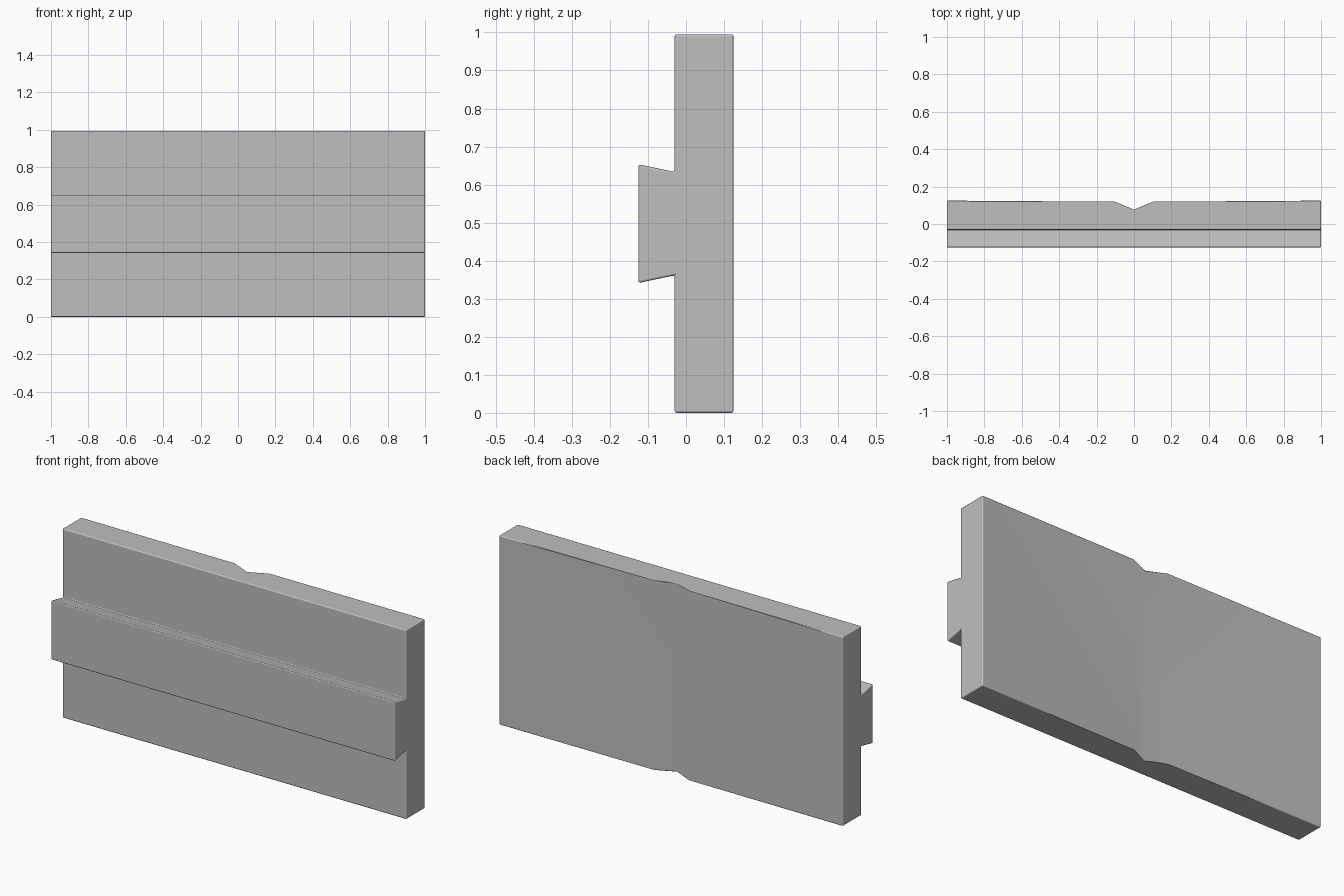
import bpy
import bmesh
from math import radians

cube = bpy.data.objects.get("Cube")
if cube:
    bpy.data.objects.remove(cube, do_unlink=True)

# Single plain grey finish
grey = bpy.data.materials.new("plain_grey")
grey.use_nodes = True
colour = (0.52, 0.52, 0.52, 1)
grey.diffuse_color = colour
grey.node_tree.nodes["Principled BSDF"].inputs["Base Color"].default_value = colour

LENGTH, HEIGHT, MID = 2.0, 0.995, 0.4975
FRONT, BACK, RAIL_FRONT = -0.03, 0.125, -0.125
GROOVE_HALF, GROOVE_BOTTOM = 0.1, 0.077

# Cross-section: upright panel with a dovetail rail, (y, z)
upper = [(BACK, HEIGHT), (FRONT, HEIGHT), (FRONT, MID + 0.136), (RAIL_FRONT, MID + 0.156)]
profile = upper + [(y, HEIGHT - z) for y, z in reversed(upper)]

bm = bmesh.new()
end = bm.faces.new([bm.verts.new((-LENGTH / 2, y, z)) for y, z in profile])
swept = bmesh.ops.extrude_face_region(bm, geom=[end], use_keep_orig=True)
bmesh.ops.translate(bm, vec=(LENGTH, 0, 0),
                    verts=[g for g in swept["geom"] if isinstance(g, bmesh.types.BMVert)])

# V-groove down the middle of the back
for x in (-GROOVE_HALF, 0, GROOVE_HALF):
    bmesh.ops.bisect_plane(bm, geom=bm.verts[:] + bm.edges[:] + bm.faces[:],
                           plane_co=(x, 0, 0), plane_no=(1, 0, 0))
for v in bm.verts:
    if abs(v.co.x) < 0.001 and v.co.y > BACK - 0.001:
        v.co.y = GROOVE_BOTTOM

# Merge the flat areas and tidy the normals
bmesh.ops.dissolve_limit(bm, angle_limit=radians(1), verts=bm.verts[:], edges=bm.edges[:])
bmesh.ops.recalc_face_normals(bm, faces=bm.faces[:])
mesh = bpy.data.meshes.new("railed_panel")
bm.to_mesh(mesh)
bm.free()
mesh.materials.append(grey)
panel = bpy.data.objects.new("railed_panel", mesh)
bpy.context.collection.objects.link(panel)

# Softened edges
bevel = panel.modifiers.new("soft_edges", "BEVEL")
bevel.width = 0.006
bevel.segments = 3
bevel.limit_method = "ANGLE"
bevel.angle_limit = radians(15)
bevel.harden_normals = True
for poly in mesh.polygons:
    poly.use_smooth = True
